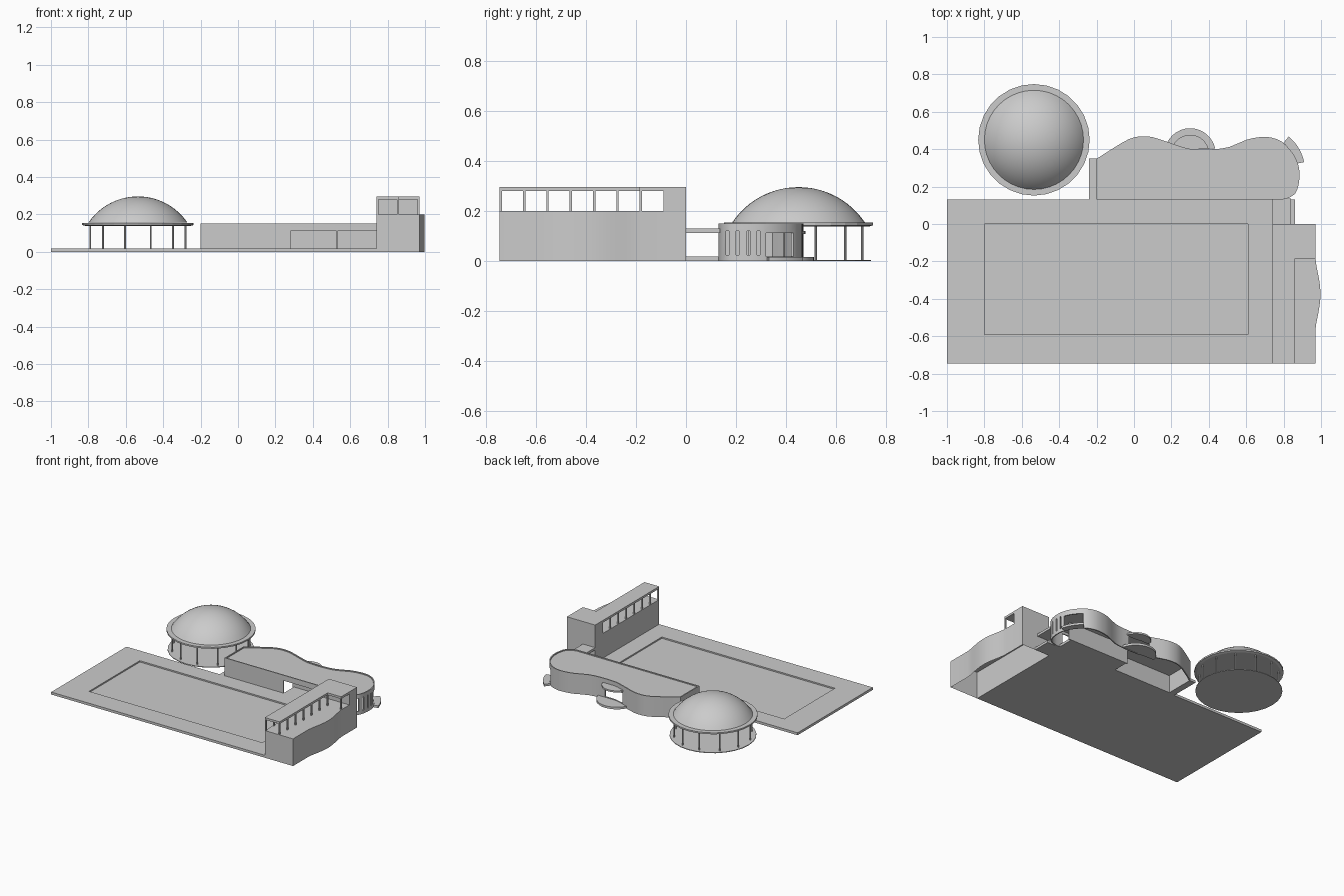
import bpy, bmesh, math
from mathutils import Vector

if "Cube" in bpy.data.objects:
    bpy.data.objects.remove(bpy.data.objects["Cube"])


def finish(name, bm, smooth=None):
    bmesh.ops.recalc_face_normals(bm, faces=bm.faces)
    me = bpy.data.meshes.new(name)
    bm.to_mesh(me)
    bm.free()
    ob = bpy.data.objects.new(name, me)
    bpy.context.collection.objects.link(ob)
    if smooth:
        activate(ob)
        bpy.ops.object.shade_smooth_by_angle(angle=math.radians(smooth))
    return ob


def activate(ob):
    bpy.ops.object.select_all(action='DESELECT')
    ob.select_set(True)
    bpy.context.view_layer.objects.active = ob


def prism(name, pts, z0, z1, smooth=None, bottom=True):
    bm = bmesh.new()
    lo = [bm.verts.new((x, y, z0)) for x, y in pts]
    hi = [bm.verts.new((x, y, z1)) for x, y in pts]
    n = len(pts)
    for i in range(n):
        j = (i + 1) % n
        bm.faces.new((lo[i], lo[j], hi[j], hi[i]))
    bm.faces.new(hi)
    if bottom:
        bm.faces.new(lo[::-1])
    return finish(name, bm, smooth)


def box(name, x0, x1, y0, y1, z0, z1):
    return prism(name, [(x0, y0), (x1, y0), (x1, y1), (x0, y1)], z0, z1)


def lathe(name, prof, cx, cy, n, smooth=None):
    bm = bmesh.new()
    vs = [bm.verts.new((cx + r, cy, z)) for r, z in prof]
    es = [bm.edges.new(p) for p in zip(vs, vs[1:])]
    bmesh.ops.spin(bm, geom=vs + es, cent=(cx, cy, 0), axis=(0, 0, 1),
                   angle=math.tau, steps=n, use_duplicate=False)
    bmesh.ops.remove_doubles(bm, verts=bm.verts, dist=1e-5)
    return finish(name, bm, smooth)


def cut(ob, cutter):
    m = ob.modifiers.new("cut", 'BOOLEAN')
    m.operation, m.solver, m.object = 'DIFFERENCE', 'EXACT', cutter
    activate(ob)
    bpy.ops.object.modifier_apply(modifier=m.name)
    bpy.data.objects.remove(cutter)


def offset(pts, d):
    # inward offset of a closed counter-clockwise outline
    out, n = [], len(pts)
    for i in range(n):
        a, b, c = (Vector(pts[k % n]) for k in (i - 1, i, i + 1))
        n1 = Vector((-(b - a).y, (b - a).x)).normalized()
        n2 = Vector((-(c - b).y, (c - b).x)).normalized()
        m = (n1 + n2) / (1 + n1.dot(n2))
        out.append(tuple(b + m * d))
    return out


def sector(cx, cy, r, a0, a1, n=14):
    return [(cx + r * math.cos(math.radians(a0 + (a1 - a0) * i / n)),
             cy + r * math.sin(math.radians(a0 + (a1 - a0) * i / n))) for i in range(n + 1)]


# plaza paving around a shallow pool
box("plaza_left", -1, -0.8, -0.745, 0.13, 0, 0.018)
box("plaza_right", 0.61, 0.74, -0.745, 0, 0, 0.018)
box("plaza_front", -0.8, 0.61, -0.745, -0.59, 0, 0.018)
box("plaza_back", -0.8, 0.86, 0, 0.13, 0, 0.018)
box("pool_floor", -0.8, 0.61, -0.59, 0, 0, 0.008)

# domed pavilion
CX, CY = -0.535, 0.45
lathe("dome_base", [(0, 0), (0.29, 0), (0.29, 0.005), (0, 0.005)], CX, CY, 28)
lathe("dome_lip", [(0, 0.138), (0.28, 0.138), (0.298, 0.143), (0.298, 0.154),
                   (0.265, 0.154), (0, 0.154)], CX, CY, 28)
R, zc = 0.32, -0.024
amax = math.asin(0.265 / R)
lathe("dome", [(R * math.sin(amax * i / 12), zc + R * math.cos(amax * i / 12))
               for i in range(13)], CX, CY, 40, 40)
for k in range(12):
    a = math.radians(15 + 30 * k)
    x, y = CX + 0.264 * math.cos(a), CY + 0.264 * math.sin(a)
    lathe("dome_column", [(0, 0.004), (0.005, 0.004), (0.005, 0.14), (0, 0.14)], x, y, 8)

# wavy low building
ctrl = [(0.82, 0.137), (0.86, 0.16), (0.88, 0.21), (0.885, 0.28), (0.87, 0.34), (0.84, 0.39),
        (0.79, 0.44), (0.73, 0.463), (0.67, 0.464), (0.6, 0.45), (0.51, 0.412), (0.43, 0.4),
        (0.33, 0.4), (0.27, 0.408), (0.17, 0.442), (0.1, 0.464), (0.05, 0.469), (0, 0.463),
        (-0.06, 0.437), (-0.19, 0.355)]
wave = []
for i in range(len(ctrl) - 1):
    p0, p1, p2, p3 = (Vector(ctrl[max(0, min(len(ctrl) - 1, i + k))]) for k in (-1, 0, 1, 2))
    for t in (0, 0.5):
        wave.append(tuple(p1 + 0.5 * t * (p2 - p0 + t * (2 * p0 - 5 * p1 + 4 * p2 - p3
                    + t * (3 * p1 - p0 - 3 * p2 + p3)))))
outline = [(-0.2, 0.13), (0.79, 0.13)] + wave + [(-0.19, 0.355), (-0.2, 0.35)]
hall = prism("wavy_hall", outline, 0, 0.15)
inner = offset(outline, 0.008)
cut(hall, prism("cutter", inner, -0.05, 0.13))
cut(hall, prism("cutter", inner, 0.143, 0.2))
cut(hall, box("cutter", 0.28, 0.74, 0.1, 0.15, 0.018, 0.11))
cut(hall, box("cutter", 0.22, 0.38, 0.38, 0.46, 0.018, 0.11))
for y in (0.165, 0.205, 0.25, 0.29):
    cut(hall, box("cutter", 0.82, 0.92, y - 0.006, y + 0.006, 0.025, 0.12))
cut(hall, prism("cutter", [(0.8, 0.32), (0.95, 0.32), (0.95, 0.43), (0.8, 0.43)], 0.018, 0.112))
activate(hall)
bpy.ops.object.shade_smooth_by_angle(angle=math.radians(30))

# recessed room behind the front opening
box("room_floor", 0.28, 0.76, 0.138, 0.25, 0, 0.018)
box("room_back", 0.27, 0.78, 0.25, 0.256, 0, 0.13)
box("room_divider", 0.526, 0.532, 0.132, 0.25, 0.018, 0.13)

# entrance steps and canopy
box("side_step", -0.24, -0.2, 0.13, 0.35, 0, 0.018)
prism("back_steps", sector(0.3, 0.375, 0.137, 12, 168), 0, 0.016, 30)
prism("back_canopy", sector(0.3, 0.375, 0.102, 15, 165), 0.108, 0.12, 30)
prism("side_steps", sector(0.67, 0.28, 0.245, 12, 50)
      + sector(0.67, 0.28, 0.2, 50, 12), 0, 0.016, 30)

# covered link
box("link_roof", 0.74, 0.84, 0, 0.135, 0.112, 0.13)

# long block with a bulging outer wall, open underneath
bulge = [(0.97 + 0.027 * math.sin(math.pi * i / 12) ** 1.5, -0.57 + 0.39 * i / 12)
         for i in range(13)]
prism("long_block", [(0.74, -0.745), (0.97, -0.745)] + bulge + [(0.97, 0), (0.74, 0)],
      0, 0.2, 30, bottom=False)

# upper gallery: L-shaped roof, solid end and window posts
prism("gallery_roof", [(0.74, -0.745), (0.86, -0.745), (0.86, -0.185), (0.97, -0.185),
                       (0.97, 0), (0.74, 0)], 0.28, 0.296)
box("gallery_end", 0.74, 0.97, -0.09, 0, 0.2, 0.28)
for k in range(7):
    y = -0.745 + k * 0.0933
    for x in (0.74, 0.85) + ((0.96,) if k == 6 else ()):
        box("gallery_post", x, x + 0.01, y, y + 0.009, 0.2, 0.28)
